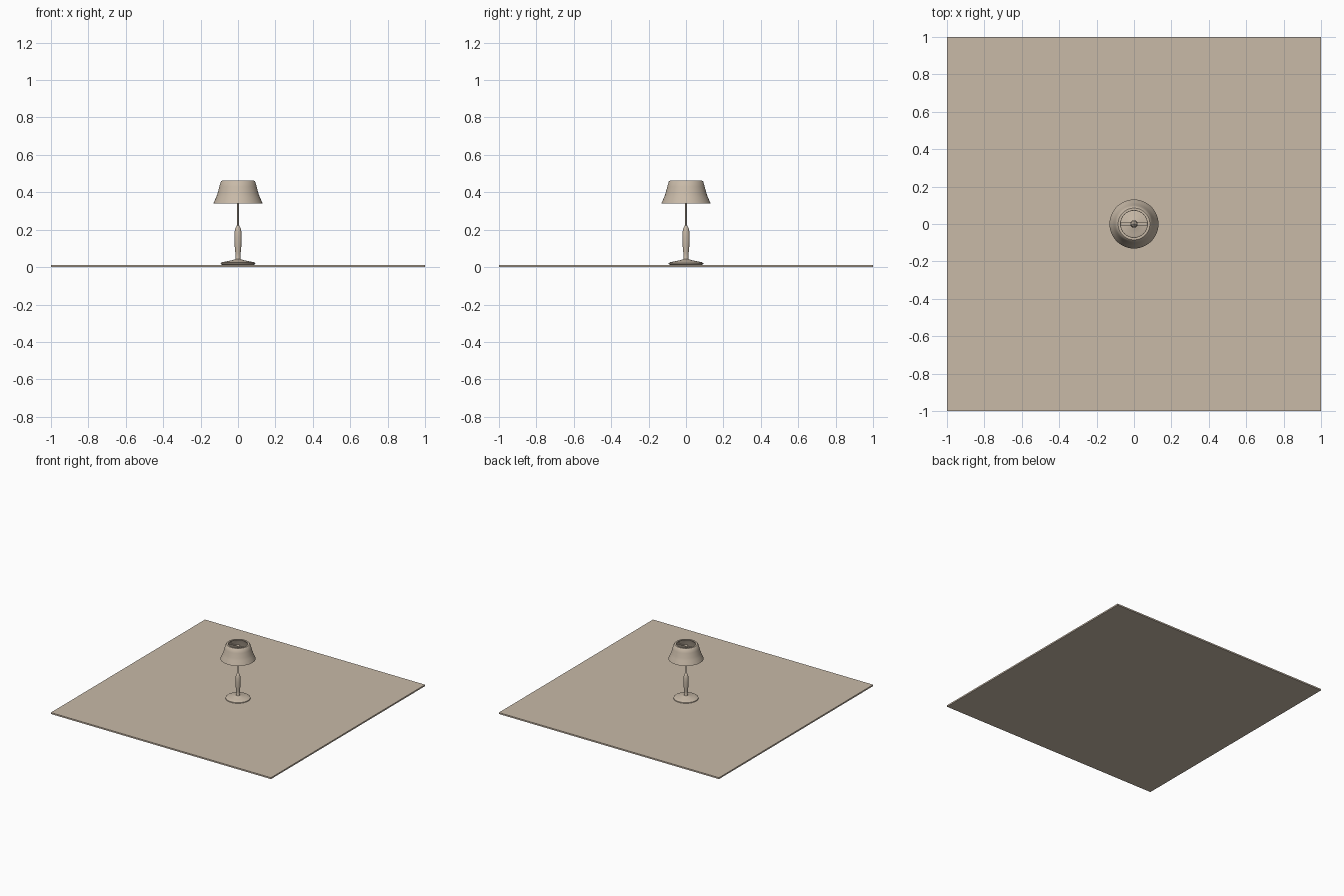
import bpy, bmesh, math

if "Cube" in bpy.data.objects:
    bpy.data.objects.remove(bpy.data.objects["Cube"])

tan = bpy.data.materials.new("warm_tan")
tan.diffuse_color = (0.58, 0.49, 0.39, 1)
tan.use_nodes = True
tan.node_tree.nodes["Principled BSDF"].inputs["Base Color"].default_value = tan.diffuse_color


def finish(ob, smooth=True):
    ob.data.materials.append(tan)
    if smooth:
        bpy.ops.object.select_all(action='DESELECT')
        ob.select_set(True)
        bpy.context.view_layer.objects.active = ob
        bpy.ops.object.shade_smooth_by_angle(angle=math.radians(35))
    return ob


def lathe(name, profile, closed=False, n=48):
    """Revolve (radius, z) points about z; open profiles start and end on the axis."""
    bm = bmesh.new()
    pts = [bm.verts.new((r, 0, z)) for r, z in profile]
    pairs = list(zip(pts, pts[1:])) + ([(pts[-1], pts[0])] if closed else [])
    edges = [bm.edges.new(p) for p in pairs]
    bmesh.ops.spin(bm, geom=pts + edges, cent=(0, 0, 0), axis=(0, 0, 1),
                   angle=2 * math.pi, steps=n, use_duplicate=False)
    bmesh.ops.remove_doubles(bm, verts=bm.verts, dist=1e-5)
    bmesh.ops.recalc_face_normals(bm, faces=bm.faces)
    me = bpy.data.meshes.new(name)
    bm.to_mesh(me)
    bm.free()
    ob = bpy.data.objects.new(name, me)
    bpy.context.collection.objects.link(ob)
    return finish(ob)


def box(name, loc, size):
    bpy.ops.mesh.primitive_cube_add(size=1, location=loc)
    ob = bpy.context.object
    ob.name = name
    ob.scale = size
    return finish(ob, False)


# Table slab
box("table_slab", (0, 0, 0.006), (2, 2, 0.012))

# Dished foot
lathe("lamp_foot", [(0, 0.012), (0.085, 0.012), (0.093, 0.016), (0.092, 0.022),
                    (0.085, 0.026), (0.06, 0.031), (0.03, 0.037), (0.016, 0.042), (0, 0.044)])

# Turned stem and thin rod
lathe("lamp_stem", [(0, 0.036), (0.016, 0.04), (0.012, 0.048), (0.014, 0.075), (0.018, 0.115),
                    (0.02, 0.155), (0.019, 0.185), (0.015, 0.207), (0.008, 0.221), (0, 0.226)], n=32)
lathe("lamp_rod", [(0, 0.22), (0.005, 0.22), (0.005, 0.448), (0, 0.448)], n=16)

# Flared shade with an inward rim at the top
lathe("lamp_shade", [(0.131, 0.341), (0.129, 0.347), (0.116, 0.375), (0.109, 0.395), (0.1, 0.43),
                     (0.092, 0.457), (0.085, 0.463), (0.072, 0.463), (0.071, 0.458), (0.085, 0.453),
                     (0.096, 0.428), (0.105, 0.394), (0.112, 0.373), (0.126, 0.341)], closed=True)

# Bar holding the shade, with a small faceted finial
box("shade_bar", (0, 0, 0.445), (0.17, 0.014, 0.006))
lathe("finial", [(0, 0.438), (0.02, 0.448), (0.008, 0.455), (0, 0.461)], n=4)
